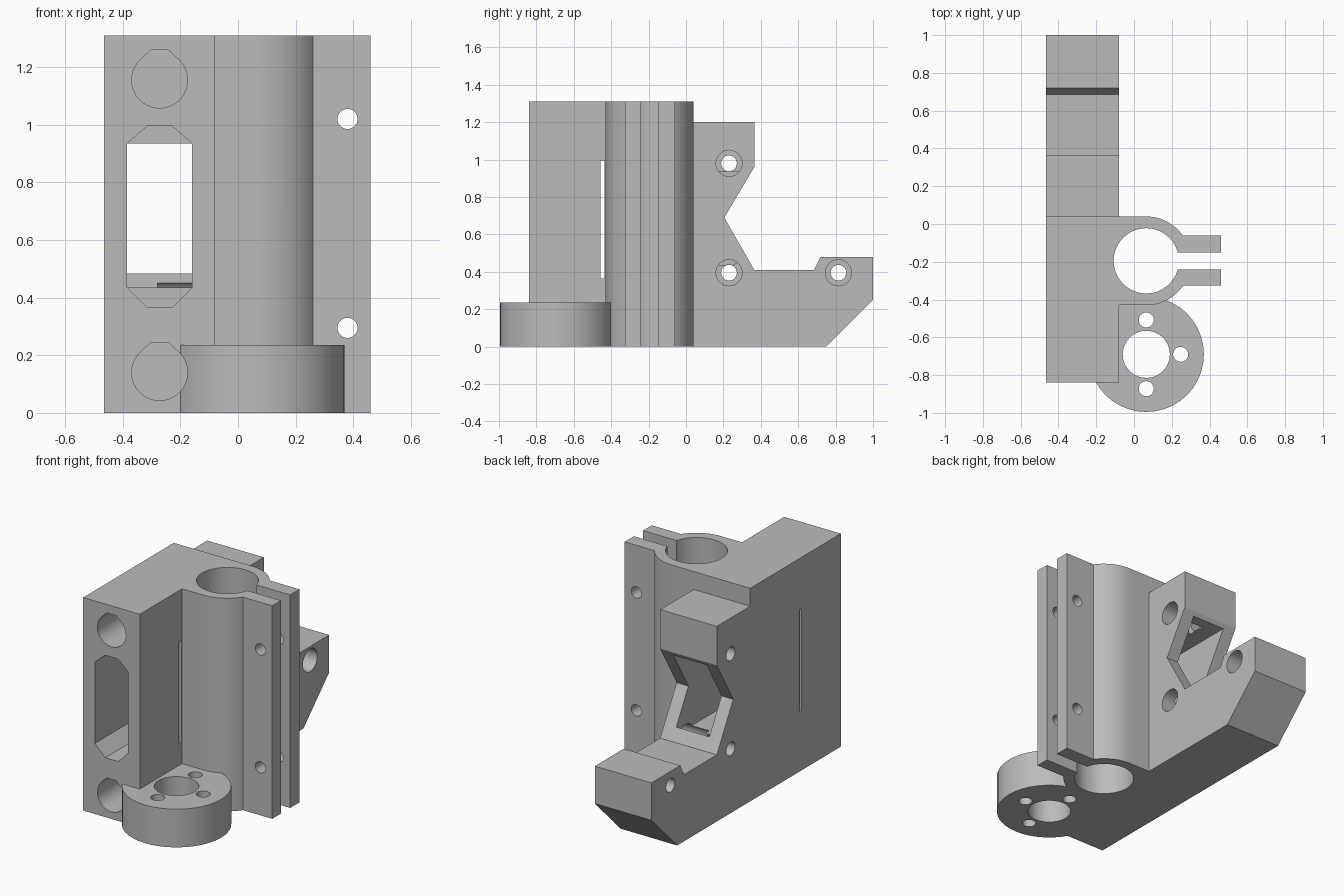
import bpy, math
from math import sin, cos, radians
from mathutils import Vector

if "Cube" in bpy.data.objects:
    bpy.data.objects.remove(bpy.data.objects["Cube"])

grey = bpy.data.materials.new("Plain grey")
grey.use_nodes = True
colour = (0.5, 0.5, 0.5, 1)
grey.diffuse_color = colour
grey.node_tree.nodes["Principled BSDF"].inputs["Base Color"].default_value = colour


def prism(name, outline, axis, lo, hi):
    """Extrude a 2D outline along an axis: x takes (y, z), y takes (x, z), z takes (x, y)."""
    place = {"x": lambda a, b, t: (t, a, b),
             "y": lambda a, b, t: (a, t, b),
             "z": lambda a, b, t: (a, b, t)}[axis]
    n = len(outline)
    verts = [place(a, b, t) for t in (lo, hi) for a, b in outline]
    faces = [list(range(n))[::-1], list(range(n, 2 * n))]
    faces += [[i, (i + 1) % n, (i + 1) % n + n, i + n] for i in range(n)]
    mesh = bpy.data.meshes.new(name)
    mesh.from_pydata(verts, [], faces)
    area = sum(outline[i - 1][0] * outline[i][1] - outline[i][0] * outline[i - 1][1]
               for i in range(n))
    if (area < 0) != (axis == "y"):
        mesh.flip_normals()
    mesh.materials.append(grey)
    obj = bpy.data.objects.new(name, mesh)
    bpy.context.collection.objects.link(obj)
    return obj


def arc(cx, cy, r, start=0, end=360, steps=32):
    count = steps if end - start == 360 else steps + 1
    return [(cx + r * cos(radians(start + (end - start) * i / steps)),
             cy + r * sin(radians(start + (end - start) * i / steps))) for i in range(count)]


def rect(a0, a1, b0, b1):
    return [(a0, b0), (a1, b0), (a1, b1), (a0, b1)]


def combine(target, other, operation):
    mod = target.modifiers.new(operation.title(), "BOOLEAN")
    mod.operation, mod.solver, mod.object = operation, "EXACT", other
    bpy.context.view_layer.objects.active = target
    bpy.ops.object.modifier_apply(modifier=mod.name)
    bpy.data.objects.remove(other)


LEFT, RIGHT = -0.465, -0.08      # side walls of the block
FRONT, BACK = -0.84, 0.04
TOP = 1.31
CX, CLAMP_Y, RING_Y = 0.065, -0.195, -0.69

# Upright block with the split clamp and its two lugs
outline = [(LEFT, FRONT), (RIGHT, FRONT), (RIGHT, -0.43)]
outline += arc(CX, CLAMP_Y, 0.235, -90, -33.6, 10)
outline += [(0.46, -0.325), (0.46, -0.06)]
outline += arc(CX, CLAMP_Y, 0.235, 35, 90, 10)
outline += [(LEFT, BACK)]
body = prism("carriage_body", outline, "z", 0, TOP)

# Rear arm with the notch and the raised toe
arm = prism("rear_arm", [(0, 0), (0.75, 0), (1, 0.25), (1, 0.48), (0.72, 0.48), (0.685, 0.41),
                         (0.365, 0.41), (0.205, 0.69), (0.365, 0.96), (0.365, 1.2), (0, 1.2)],
            "x", LEFT, RIGHT)
combine(body, arm, "UNION")

# Round foot at the front
combine(body, prism("round_foot", arc(CX, RING_Y, 0.305, steps=40), "z", 0, 0.235), "UNION")

cutters = []

# Clamp bore and slot, foot bore and foot screw holes
cutters.append(prism("clamp_bore", arc(CX, CLAMP_Y, 0.173, steps=40), "z", -0.1, 1.4))
cutters.append(prism("clamp_slot", rect(CX, 0.6, -0.24, -0.15), "z", -0.1, 1.4))
cutters.append(prism("foot_bore", arc(CX, RING_Y, 0.125), "z", -0.1, 0.4))
for angle in (-90, 0, 90):
    hx, hy = CX + 0.182 * cos(radians(angle)), RING_Y + 0.182 * sin(radians(angle))
    cutters.append(prism("foot_screw_hole", arc(hx, hy, 0.04, steps=20), "z", -0.1, 0.4))

# Lug screw holes
for z in (0.295, 1.02):
    cutters.append(prism("lug_hole", arc(0.38, z, 0.035, steps=20), "y", -0.4, 0.0))

# Blind rod sockets with flattened teardrop tops
for z in (0.14, 1.155):
    socket = arc(-0.272, z, 0.097, 135, 405, 28) + [(-0.241, z + 0.104), (-0.303, z + 0.104)]
    cutters.append(prism("rod_socket", socket, "y", -1.1, -0.1))

# Front window with clipped corners, then a passage that ramps up to the notch
window = [(-0.385, 0.435), (-0.315, 0.365), (-0.228, 0.365), (-0.16, 0.435),
          (-0.16, 0.935), (-0.228, 0.995), (-0.315, 0.995), (-0.385, 0.935)]
cutters.append(prism("front_window", window, "y", -1, -0.437))
passage = [(-0.5, 0.435), (0.25, 0.435), (0.34, 0.495), (0.5, 0.495), (0.5, 0.935), (-0.5, 0.935)]
cutters.append(prism("passage", passage, "x", -0.385, -0.16))

# Thin slit through the side walls
cutters.append(prism("side_slit", rect(-0.458, -0.437, 0.365, 0.995), "x", -0.6, -0.05))

# Counterbored cross screw holes
for y, z in ((0.23, 0.98), (0.23, 0.395), (0.815, 0.395)):
    cutters.append(prism("cross_hole", arc(y, z, 0.042, steps=24), "x", -0.6, 0))
    cutters.append(prism("cross_counterbore", arc(y, z, 0.07, steps=24), "x", -0.28, 0))

for cutter in cutters:
    combine(body, cutter, "DIFFERENCE")

bpy.ops.object.select_all(action="DESELECT")
body.select_set(True)
bpy.context.view_layer.objects.active = body
bpy.ops.object.shade_smooth_by_angle(angle=radians(25))
